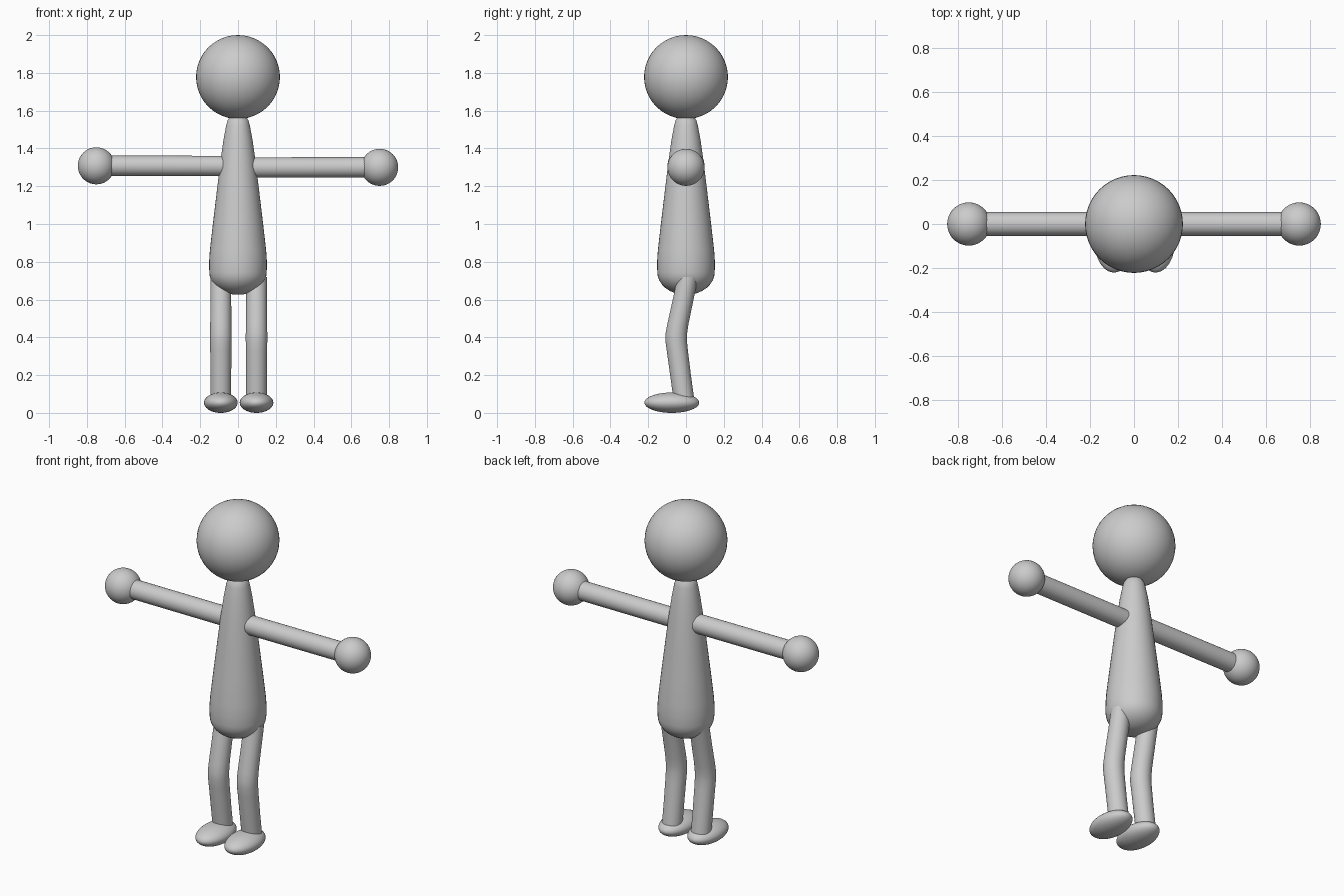
import bpy, bmesh, math
from mathutils import Vector

cube = bpy.data.objects.get("Cube")
if cube:
    bpy.data.objects.remove(cube, do_unlink=True)

grey = bpy.data.materials.new("plain grey")
grey.use_nodes = True
colour = (0.6, 0.6, 0.6, 1)
grey.diffuse_color = colour
grey.node_tree.nodes["Principled BSDF"].inputs["Base Color"].default_value = colour


def finish(obj, name):
    obj.name = obj.data.name = name
    obj.data.materials.append(grey)
    bpy.ops.object.select_all(action="DESELECT")
    obj.select_set(True)
    bpy.context.view_layer.objects.active = obj
    bpy.ops.object.shade_smooth_by_angle(angle=math.radians(40))


def ellipsoid(name, centre, radii):
    bpy.ops.mesh.primitive_uv_sphere_add(segments=48, ring_count=24, location=centre)
    obj = bpy.context.object
    obj.scale = radii
    bpy.ops.object.transform_apply(location=False, rotation=False, scale=True)
    finish(obj, name)


def loft(name, x, rings, sides=40):
    """Skin horizontal circles given as (z, y, radius)."""
    bm = bmesh.new()
    loops = []
    for z, y, r in rings:
        angles = [math.tau * i / sides for i in range(sides)]
        loops.append([bm.verts.new((x + r * math.cos(a), y + r * math.sin(a), z)) for a in angles])
    for low, high in zip(loops, loops[1:]):
        for i in range(sides):
            j = (i + 1) % sides
            bm.faces.new((low[i], low[j], high[j], high[i]))
    bm.faces.new(loops[0][::-1])
    bm.faces.new(loops[-1])
    mesh = bpy.data.meshes.new(name)
    bm.to_mesh(mesh)
    bm.free()
    obj = bpy.data.objects.new(name, mesh)
    bpy.context.collection.objects.link(obj)
    finish(obj, name)


def rod(name, start, end, radius):
    a, b = Vector(start), Vector(end)
    bpy.ops.mesh.primitive_cylinder_add(vertices=32, radius=radius, depth=(b - a).length,
                                        location=(a + b) / 2)
    obj = bpy.context.object
    obj.rotation_euler = (b - a).to_track_quat("Z", "Y").to_euler()
    finish(obj, name)


# Head
ellipsoid("head", (0, 0, 1.778), (0.222, 0.222, 0.222))

# Torso: rounded base below a body that tapers to the neck
base = []
for step in range(1, 9):
    a = math.radians(step * 90 / 8)
    base.append((0.745 - 0.12 * math.cos(a), 0, 0.152 * math.sin(a)))
body = [(0.80, 0, 0.153), (0.86, 0, 0.149), (1.0, 0, 0.133), (1.2, 0, 0.109), (1.34, 0, 0.092),
        (1.45, 0, 0.076), (1.52, 0, 0.063), (1.55, 0, 0.055), (1.57, 0, 0.04)]
loft("torso", 0, base + body)

# Limbs
leg = [(0.07, -0.011, 0.055), (0.2, -0.029, 0.055), (0.33, -0.046, 0.056), (0.38, -0.052, 0.057),
       (0.42, -0.051, 0.057), (0.47, -0.043, 0.056), (0.6, -0.015, 0.055), (0.72, 0.01, 0.055)]
for side, s, hand_z, leg_x in (("left", 1, 1.3, 0.098), ("right", -1, 1.308, 0.091)):
    rod(side + "_arm", (s * 0.03, 0, hand_z - 0.001), (s * 0.69, 0, hand_z), 0.054)
    ellipsoid(side + "_hand", (s * 0.75, 0, hand_z), (0.098, 0.098, 0.098))
    loft(side + "_leg", s * leg_x, leg, 32)
    ellipsoid(side + "_foot", (s * leg_x, -0.075, 0.054), (0.089, 0.145, 0.054))
